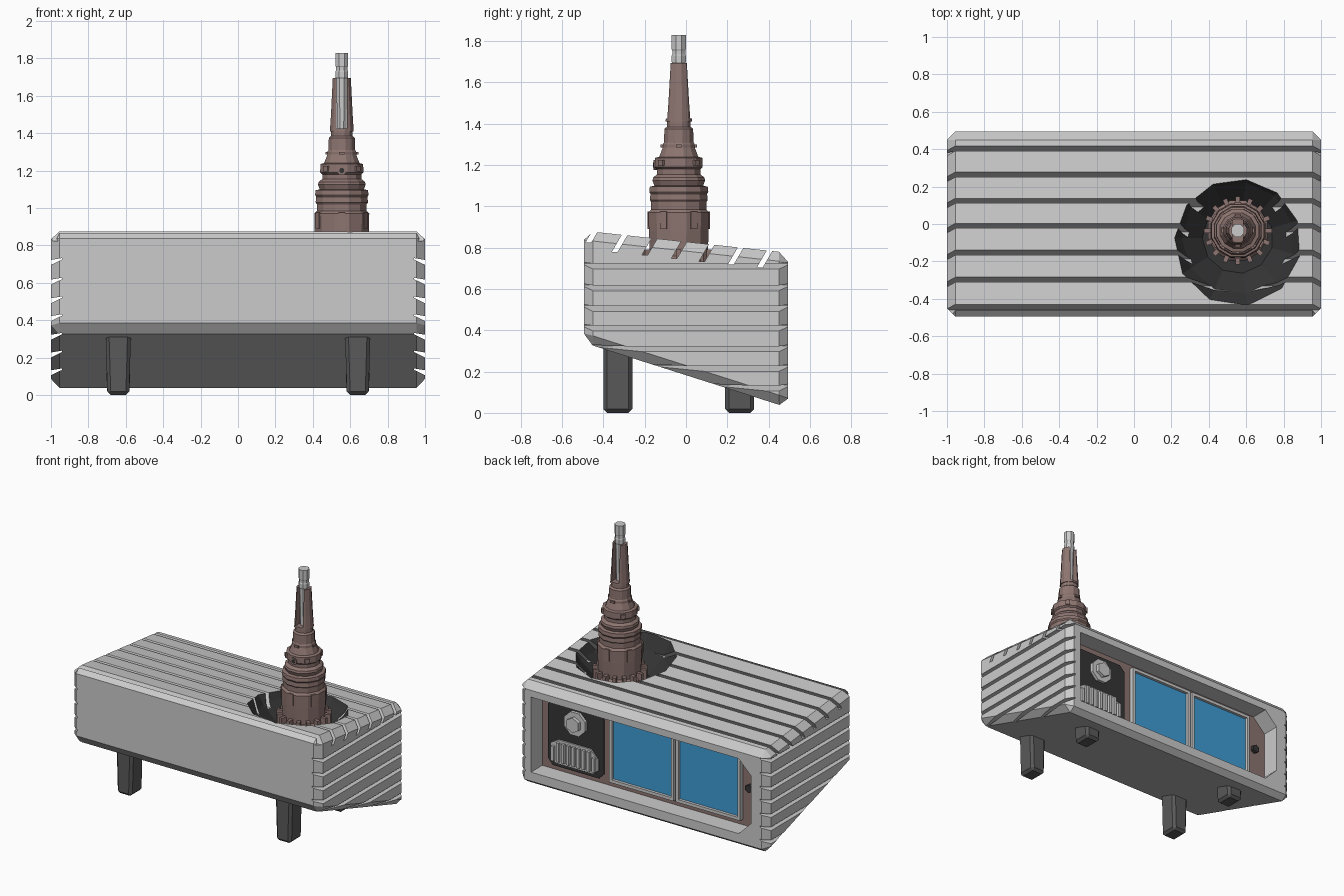
import bpy, bmesh
from math import sin, cos, pi
from mathutils import Vector

if "Cube" in bpy.data.objects:
    bpy.data.objects.remove(bpy.data.objects["Cube"])


def mat(name, c):
    m = bpy.data.materials.new(name)
    m.diffuse_color = (*c, 1)
    m.use_nodes = True
    m.node_tree.nodes["Principled BSDF"].inputs["Base Color"].default_value = m.diffuse_color
    return m


GREY = mat("grey", (0.62, 0.62, 0.62))
BROWN = mat("brown", (0.27, 0.18, 0.165))
DARK = mat("dark", (0.1, 0.1, 0.1))
BLACK = mat("black", (0.035, 0.035, 0.035))
BLUE = mat("screen_blue", (0.05, 0.34, 0.68))


def finish(name, bm, material=None, bevel=0):
    bmesh.ops.recalc_face_normals(bm, faces=bm.faces)
    if bevel:
        bmesh.ops.bevel(bm, geom=bm.edges[:], offset=bevel, segments=1, affect='EDGES', profile=0.5)
    me = bpy.data.meshes.new(name)
    bm.to_mesh(me)
    bm.free()
    ob = bpy.data.objects.new(name, me)
    bpy.context.collection.objects.link(ob)
    me.materials.append(material or GREY)
    return ob


def add_prism(bm, pts, axis, a, b):
    """Extrude a (y,z) outline along x, or an (x,z) outline along y."""
    place = (lambda p, t: (t, *p)) if axis == 'x' else (lambda p, t: (p[0], t, p[1]))
    lo = [bm.verts.new(place(p, a)) for p in pts]
    hi = [bm.verts.new(place(p, b)) for p in pts]
    bm.faces.new(lo)
    bm.faces.new(hi)
    n = len(pts)
    for i in range(n):
        j = (i + 1) % n
        bm.faces.new((lo[i], lo[j], hi[j], hi[i]))


def prism(name, pts, axis, a, b, material=None, bevel=0):
    bm = bmesh.new()
    add_prism(bm, pts, axis, a, b)
    return finish(name, bm, material, bevel)


def rect(x0, x1, z0, z1):
    return [(x0, z0), (x1, z0), (x1, z1), (x0, z1)]


def poly(cx, cz, r, n):
    return [(cx + r * cos(2 * pi * (k + .5) / n), cz + r * sin(2 * pi * (k + .5) / n)) for k in range(n)]


def lathe(name, profile, centre, sides, material=None):
    bm = bmesh.new()
    rings = [[bm.verts.new((*p, z)) for p in poly(*centre, r, sides)] for r, z in profile]
    bm.faces.new(rings[0])
    bm.faces.new(rings[-1])
    for p, q in zip(rings, rings[1:]):
        for k in range(sides):
            j = (k + 1) % sides
            bm.faces.new((p[k], p[j], q[j], q[k]))
    return finish(name, bm, material)


def cut(ob, cutter):
    cutter.hide_render = True
    m = ob.modifiers.new("cut", 'BOOLEAN')
    m.operation, m.object, m.solver = 'DIFFERENCE', cutter, 'EXACT'
    m.material_mode = 'TRANSFER'
    bpy.context.view_layer.update()
    dg = bpy.context.evaluated_depsgraph_get()
    me = bpy.data.meshes.new_from_object(ob.evaluated_get(dg))
    ob.modifiers.clear()
    ob.data = me
    bpy.data.objects.remove(cutter)


TX, TY = 0.555, -0.035   # tower axis

# Wedge-shaped cabinet
body = prism("body", [(-.495, .34), (.495, .025), (.495, .775), (-.495, .882)], 'x', -1, 1, GREY, .045)

# Slanted slots running across the roof
bm = bmesh.new()
for y in (-.445, -.30, -.155, -.012, .122, .262, .402):
    z = .877 - .108 * (y + .495)
    d = .55 if y < -.4 else .9
    lo, hi = (y - .05 * d, z - .085 * d), (y + .029, z + .05)
    add_prism(bm, [(lo[0] - .014, lo[1]), (lo[0] + .014, lo[1]),
                   (hi[0] + .014, hi[1]), (hi[0] - .014, hi[1])], 'x', -1.2, 1.2)
cut(body, finish("roof_slots", bm, GREY))

# Louvre slots on both end walls
for s in (-1, 1):
    bm = bmesh.new()
    for z in (.71, .605, .505, .41, .31, .215, .12):
        add_prism(bm, [(s * .942, z + .014), (s * .942, z + .022),
                       (s * 1.05, z + .004), (s * 1.05, z - .038)], 'y', -.7, .7)
    cut(body, finish("end_slots", bm, GREY))

# Dark bowl around the tower
cut(body, lathe("bowl", [(.19, .67), (.30, .78), (.38, .90)], (TX, -.075), 11, BLACK))

# Recessed opening in the back, cropped at one end
opening = [(.90, .135), (.90, .68), (-.77, .68), (-.87, .58), (-.87, .235), (-.77, .135)]
cut(body, prism("back_opening", opening, 'y', .36, .7, GREY))

# Control panel in the recess
P = .365
prism("back_panel", opening, 'y', P - .02, P, BROWN)
prism("speaker_plate", [(.85, .21), (.81, .165), (.44, .165), (.40, .205), (.40, .60),
                        (.44, .64), (.81, .64), (.85, .60)], 'y', P - .01, P + .008, BLACK)

for i, (x0, x1) in enumerate([(-.155, .32), (-.69, -.215)]):
    prism(f"screen_{i}", rect(x0, x1, .195, .63), 'y', P - .01, P + .01, BLUE)
    bm = bmesh.new()
    t = .022
    for r in ((x0 - t, x1 + t, .195 - t, .195), (x0 - t, x1 + t, .63, .63 + t),
              (x0 - t, x0, .195, .63), (x1, x1 + t, .195, .63)):
        add_prism(bm, rect(*r), 'y', P - .01, P + .03)
    finish(f"screen_frame_{i}", bm, GREY)

# Lamp, ribbed grille and small knob
prism("lamp_rim", poly(.62, .52, .09, 8), 'y', P - .01, P + .03, GREY)
prism("lamp_lens", poly(.62, .52, .055, 6), 'y', P, P + .055, GREY)
prism("grille_back", [(.82, .225), (.78, .19), (.48, .19), (.44, .225), (.44, .30),
                      (.50, .365), (.76, .365), (.82, .33)], 'y', P - .01, P + .018, GREY)
bm = bmesh.new()
for k in range(9):
    x = .467 + k * .041
    add_prism(bm, rect(x - .011, x + .011, .21, .315 if k in (0, 8) else .35), 'y', P, P + .038)
finish("grille_ribs", bm, GREY)
prism("panel_knob", poly(-.775, .42, .03, 6), 'y', P - .01, P + .025, BLACK)

# Four stubby legs
for s in (-1, 1):
    for nm, y, top in (("front", -.33, .34), ("rear", .26, .20)):
        prism(f"{nm}_leg_{'right' if s > 0 else 'left'}",
              [(s * .64 - .058, 0), (s * .64 + .058, 0), (s * .64 + .068, top), (s * .64 - .068, top)],
              'y', y - .07, y + .07, DARK, .018)

# Tower base and collars
lathe("tower_base", [(.165, .66), (.165, .74), (.145, .76), (.15, .88), (.152, .97), (.138, .985),
                     (.138, 1.02), (.145, 1.03), (.142, 1.06), (.148, 1.07), (.145, 1.095), (.122, 1.10),
                     (.132, 1.125), (.128, 1.14), (.108, 1.155), (.108, 1.18), (.12, 1.19), (.118, 1.235),
                     (.098, 1.24), (.08, 1.285), (.08, 1.30), (.074, 1.31), (.072, 1.375), (.06, 1.385),
                     (.06, 1.42)], (TX, TY), 12, BROWN)

# Upper spire, split into two prongs by a slot
spire = lathe("tower_spire", [(.066, 1.41), (.06, 1.50), (.05, 1.695)], (TX, TY), 12, BROWN)
cut(spire, prism("spire_slot", rect(TX - .029, TX + .029, 1.425, 1.8), 'y', -.3, .3, BROWN))
lathe("spire_rod", [(.026, 1.41), (.032, 1.69), (.037, 1.70), (.037, 1.73), (.034, 1.735), (.034, 1.755),
                    (.037, 1.76), (.037, 1.83)], (TX, TY), 8, GREY)


def radial(name, n, r0, r1, z0, z1, half, material, phase=0):
    """Ring of upright blocks round the tower."""
    bm = bmesh.new()
    for k in range(n):
        a = 2 * pi * k / n + phase
        u, v = Vector((cos(a), sin(a))), Vector((-sin(a), cos(a)))
        q = [Vector((TX, TY)) + u * r + v * w for r, w in ((r0, -half), (r1, -half), (r1, half), (r0, half))]
        lo = [bm.verts.new((*p, z0)) for p in q]
        hi = [bm.verts.new((*p, z1)) for p in q]
        bm.faces.new(lo)
        bm.faces.new(hi)
        for i in range(4):
            j = (i + 1) % 4
            bm.faces.new((lo[i], lo[j], hi[j], hi[i]))
    finish(name, bm, material)


# Fins and lugs on the tower
radial("base_fins", 16, .14, .182, .67, .79, .012, BROWN)
radial("base_plates", 6, .13, .152, .89, .975, .018, BROWN, pi / 6)
radial("collar_lugs", 4, .09, .126, 1.195, 1.225, .016, BROWN, pi / 4)
radial("neck_lugs", 4, .06, .088, 1.285, 1.30, .014, BROWN)
prism("tower_bolt", poly(TX, 1.20, .026, 8), 'y', TY - .122, TY - .09, BROWN)
prism("tower_bolt_core", poly(TX, 1.20, .014, 8), 'y', TY - .124, TY - .09, BLACK)
